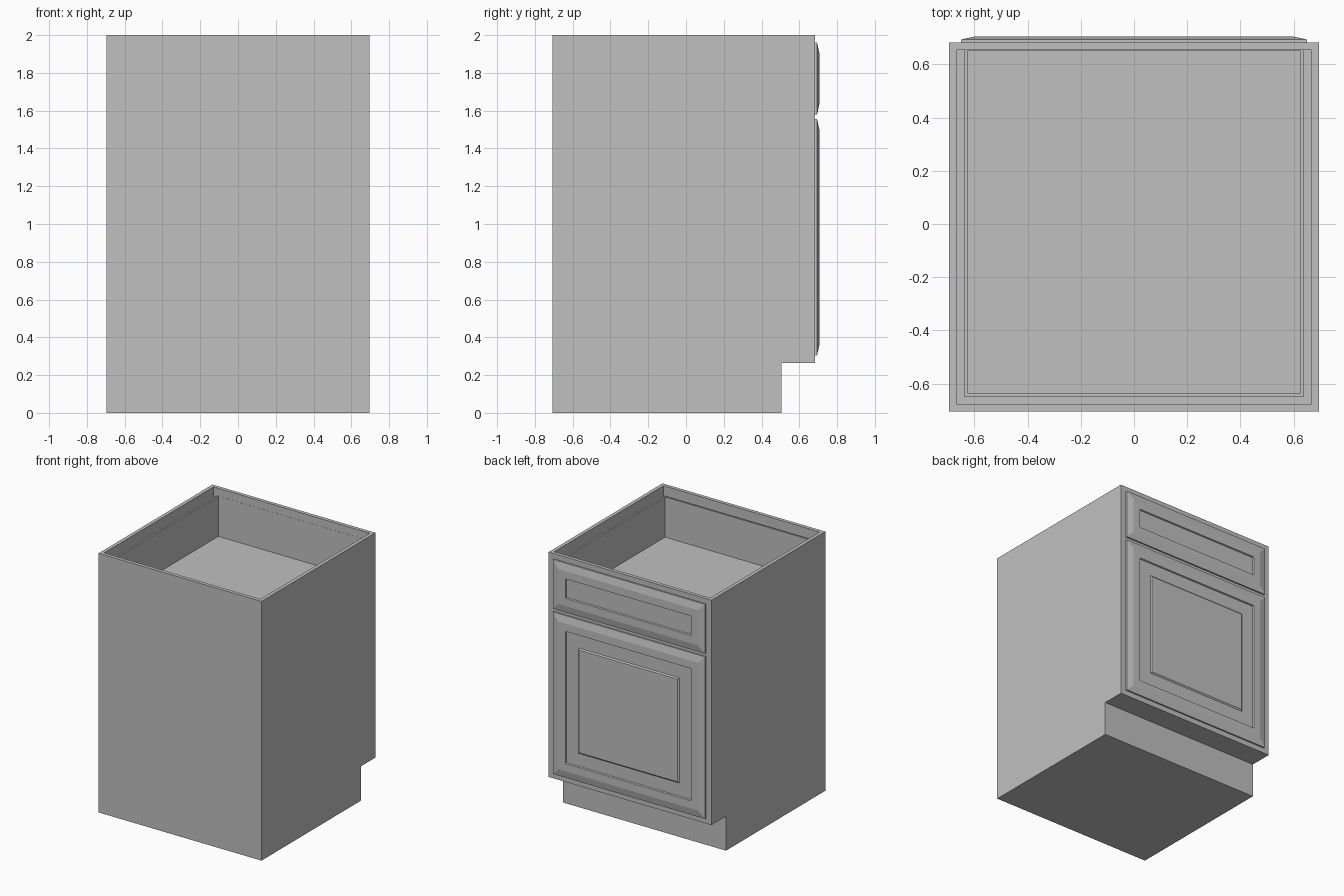
import bpy
import bmesh
from mathutils import Vector

cube = bpy.data.objects.get("Cube")
if cube:
    bpy.data.objects.remove(cube, do_unlink=True)

# Single painted finish
grey = bpy.data.materials.new("cabinet_grey")
grey.use_nodes = True
colour = (0.53, 0.53, 0.53, 1)
grey.diffuse_color = colour
grey.node_tree.nodes["Principled BSDF"].inputs["Base Color"].default_value = colour


def prism(name, profile, half_width, facing, steps):
    """Extrude a (y, z) profile across x, then carve the face that looks
    along `facing` with a chain of (inset, raise) steps."""
    bm = bmesh.new()
    base = bm.faces.new([bm.verts.new((-half_width, y, z)) for y, z in profile])
    grown = bmesh.ops.extrude_face_region(bm, geom=[base], use_keep_orig=True)
    moved = [v for v in grown["geom"] if isinstance(v, bmesh.types.BMVert)]
    bmesh.ops.translate(bm, verts=moved, vec=(2 * half_width, 0, 0))
    bmesh.ops.recalc_face_normals(bm, faces=bm.faces[:])

    axis = Vector(facing)
    looking = [f for f in bm.faces if f.normal.dot(axis) > 0.9]
    face = max(looking, key=lambda f: f.calc_center_median().dot(axis))
    for inset, rise in steps:
        bmesh.ops.inset_individual(bm, faces=[face], thickness=inset,
                                   depth=rise, use_even_offset=True)
    mesh = bpy.data.meshes.new(name)
    bm.to_mesh(mesh)
    bm.free()
    mesh.materials.append(grey)
    obj = bpy.data.objects.new(name, mesh)
    bpy.context.collection.objects.link(obj)
    return obj


def rect(y0, y1, z0, z1):
    return [(y0, z0), (y1, z0), (y1, z1), (y0, z1)]


UP, OUT = (0, 0, 1), (0, 1, 0)
FRONT, BACK = 0.682, -0.706

# Hollow carcass with a toe-kick notch and open top
carcass = [(BACK, 0), (0.505, 0), (0.505, 0.265), (FRONT, 0.265),
           (FRONT, 2), (BACK, 2)]
prism("carcass", carcass, 0.695, UP, [(0.028, 0), (0, -1.7)])

# Open drawer box hanging inside
prism("drawer_box", rect(-0.65, 0.666, 1.6, 1.94), 0.638, UP,
      [(0.013, 0), (0, -0.31)])

# Bevelled border, flat frame, then a step down to the recessed field
border = [(0.055, 0.012), (0.06, 0), (0.004, -0.01)]
raised_panel = [(0.1, 0), (0.01, 0.008)]

prism("drawer_front", rect(FRONT, 0.694, 1.58, 1.96), 0.65, OUT, border)
prism("door", rect(FRONT, 0.694, 0.305, 1.555), 0.65, OUT,
      border + raised_panel)
